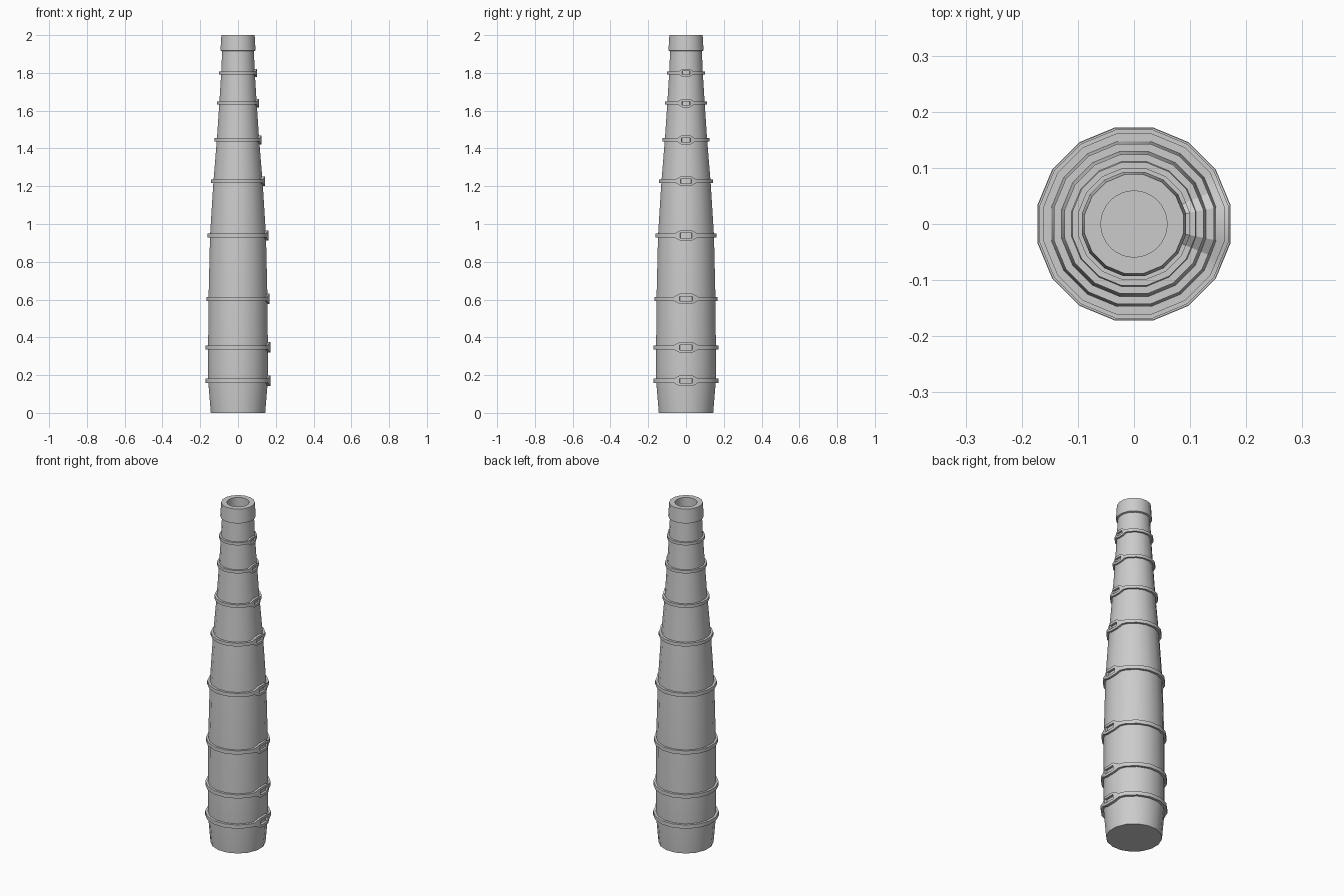
import bpy, bmesh
from math import cos, sin, pi, radians

if "Cube" in bpy.data.objects:
    bpy.data.objects.remove(bpy.data.objects["Cube"])

SIDES = 16
STEP = 2 * pi / SIDES
FIT = 1 / cos(STEP / 2)          # flat-to-flat radius -> corner radius


def finish(bm, name):
    bmesh.ops.recalc_face_normals(bm, faces=bm.faces)
    me = bpy.data.meshes.new(name)
    bm.to_mesh(me)
    bm.free()
    ob = bpy.data.objects.new(name, me)
    bpy.context.collection.objects.link(ob)
    bpy.ops.object.select_all(action='DESELECT')
    bpy.context.view_layer.objects.active = ob
    ob.select_set(True)
    bpy.ops.object.shade_smooth_by_angle(angle=radians(30))
    return ob


def ring(bm, r, z, n, offset):
    return [bm.verts.new((r * cos(offset + 2 * pi * i / n),
                          r * sin(offset + 2 * pi * i / n), z)) for i in range(n)]


def lathe(bm, profile, n, offset):
    rings = [ring(bm, r, z, n, offset) for r, z in profile]
    for a, b in zip(rings, rings[1:]):
        for i in range(n):
            j = (i + 1) % n
            bm.faces.new((a[i], a[j], b[j], b[i]))
    return rings[0], rings[-1]


def loop_edges(bm, vs):
    return [bm.edges.get((vs[i], vs[i - 1])) for i in range(len(vs))]


# Tapered barrel with muzzle collar and round bore
PROFILE = [(.144, 0), (.158, .17), (.158, .35), (.156, .604), (.148, .94),
           (.13, 1.227), (.112, 1.445), (.099, 1.64), (.089, 1.8), (.084, 1.915),
           (.093, 1.918), (.088, 2.0)]
bm = bmesh.new()
bottom, rim = lathe(bm, [(r * FIT, z) for r, z in PROFILE], SIDES, STEP / 2)
bm.faces.new(bottom)
bore_top, bore_end = lathe(bm, [(.059, 2.0), (.059, 1.5)], 32, STEP / 2)
bm.faces.new(bore_end)
bmesh.ops.bridge_loops(bm, edges=loop_edges(bm, rim) + loop_edges(bm, bore_top))
finish(bm, "barrel")


# Iron band that widens into a slotted eye on the +x side
def band(name, z, r):
    t = (r - .099) / .073                      # size factor, thin bands to wide ones
    h, H, s = .008 + .003 * t, .021 + .007 * t, .009 + .004 * t
    R, Ri = r * FIT, (r - .022) * FIT
    cols = [(STEP / 2 + i * STEP, 1, h) for i in range(SIDES)]
    cols[0] = (STEP / 2, 1, H)
    cols[-1] = (-STEP / 2, 1, H)
    mid = cos(STEP / 2)                        # extra columns halfway along a flat
    cols.insert(1, (STEP, mid, h))
    cols.insert(len(cols) - 1, (-STEP, mid, h))
    bm = bmesh.new()
    grid = []
    for a, k, hh in cols:
        inner = s if hh == H else h * .5
        grid.append([[bm.verts.new((q * k * cos(a), q * k * sin(a), z + dz))
                      for dz in (-hh, -inner, inner, hh)] for q in (Ri, R)])
    n = len(grid)
    for i in range(n):
        (ai, ao), (bi, bo) = grid[i], grid[(i + 1) % n]
        slot = i == n - 1
        for side_a, side_b in ((ai, bi), (ao, bo)):
            for l in range(3):
                if not (slot and l == 1):
                    bm.faces.new((side_a[l], side_b[l], side_b[l + 1], side_a[l + 1]))
        for l in ((0, 1, 2, 3) if slot else (0, 3)):
            bm.faces.new((ai[l], bi[l], bo[l], ao[l]))
        if slot:
            for ci, co in ((ai, ao), (bi, bo)):
                bm.faces.new((ci[1], ci[2], co[2], co[1]))
    finish(bm, name)


BANDS = [(.17, .172), (.347, .171), (.604, .168), (.939, .161),
         (1.227, .143), (1.445, .124), (1.64, .110), (1.80, .100)]
for i, (z, r) in enumerate(BANDS):
    band(f"band_{i + 1}", z, r)
